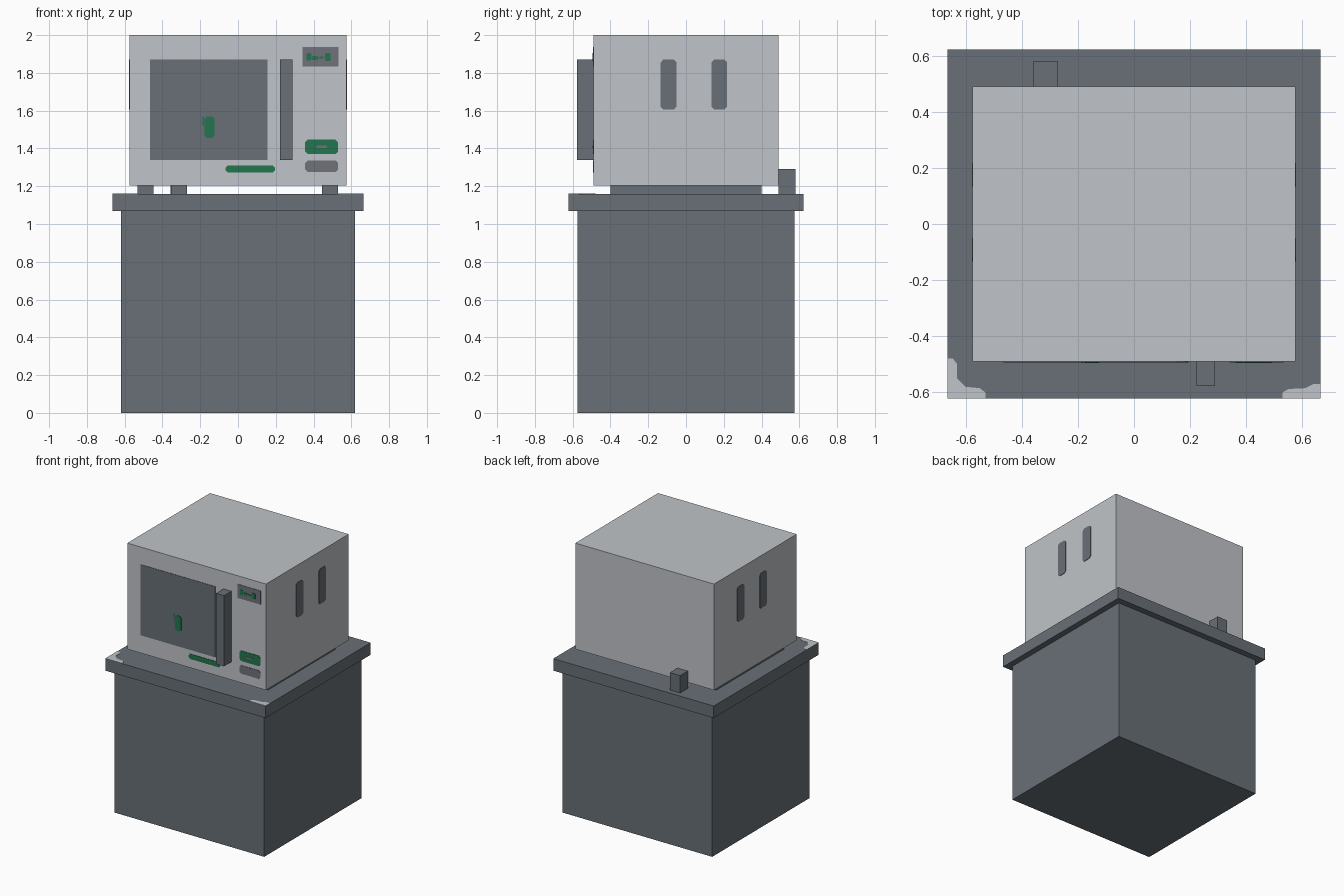
import bpy
import bmesh
from mathutils import Vector

cube = bpy.data.objects.get("Cube")
if cube:
    bpy.data.objects.remove(cube, do_unlink=True)


def material(name, r, g, b):
    m = bpy.data.materials.new(name)
    m.use_nodes = True
    m.diffuse_color = (r, g, b, 1)
    m.node_tree.nodes["Principled BSDF"].inputs["Base Color"].default_value = (r, g, b, 1)
    return m


LIGHT = material("light grey", 0.53, 0.55, 0.58)
DARK = material("slate grey", 0.14, 0.16, 0.185)
MID = material("button grey", 0.165, 0.17, 0.195)
GREEN = material("display green", 0.016, 0.18, 0.075)


def finish(name, bm, mat):
    bmesh.ops.recalc_face_normals(bm, faces=bm.faces)
    mesh = bpy.data.meshes.new(name)
    bm.to_mesh(mesh)
    bm.free()
    mesh.materials.append(mat)
    ob = bpy.data.objects.new(name, mesh)
    bpy.context.collection.objects.link(ob)
    return ob


def box(name, x, y, z, mat):
    """Box between the (low, high) limits on each axis."""
    bm = bmesh.new()
    bmesh.ops.create_cube(bm, size=1)
    for v in bm.verts:
        v.co = Vector([(a + b) / 2 + c * (b - a) for (a, b), c in zip((x, y, z), v.co)])
    return finish(name, bm, mat)


def plate(name, points, place, push, mat):
    """Thin plate: 2D outline placed in space, extruded along push."""
    bm = bmesh.new()
    face = bm.faces.new([bm.verts.new(place(u, v)) for u, v in points])
    ext = bmesh.ops.extrude_face_region(bm, geom=[face])["geom"]
    moved = [g for g in ext if isinstance(g, bmesh.types.BMVert)]
    bmesh.ops.translate(bm, verts=moved, vec=push)
    return finish(name, bm, mat)


def outline(u, v, cut=0):
    """Rectangle with optional chamfered corners."""
    (a, b), (c, d) = u, v
    if not cut:
        return [(a, c), (b, c), (b, d), (a, d)]
    return [(a + cut, c), (b - cut, c), (b, c + cut), (b, d - cut),
            (b - cut, d), (a + cut, d), (a, d - cut), (a, c + cut)]


FRONT = -0.49


def front_plate(name, x, z, mat, cut=0, thick=0.003):
    plate(name, outline(x, z, cut), lambda u, v: (u, FRONT, v), (0, -thick, 0), mat)


# Stand and worktop
box("stand", (-0.62, 0.62), (-0.575, 0.575), (0, 1.07), DARK)
box("worktop", (-0.665, 0.665), (-0.622, 0.622), (1.07, 1.16), DARK)

# Light worn corners on the worktop
left_patch = [(-0.665, -0.622), (-0.53, -0.622), (-0.53, -0.6), (-0.55, -0.585),
              (-0.6, -0.58), (-0.63, -0.55), (-0.63, -0.5), (-0.645, -0.48), (-0.665, -0.48)]
right_patch = [(0.665, -0.622), (0.665, -0.57), (0.64, -0.57), (0.61, -0.585),
               (0.55, -0.588), (0.53, -0.6), (0.53, -0.622)]
for side, pts in (("right", left_patch), ("left", right_patch)):
    plate("worktop_corner_" + side, pts, lambda u, v: (u, v, 1.16), (0, 0, 0.002), LIGHT)

# Oven body on runners
box("oven_body", (-0.575, 0.575), (FRONT, 0.49), (1.205, 2), LIGHT)
for i, x in enumerate((-0.49, -0.312, 0.487)):
    box(f"runner_{i + 1}", (x - 0.043, x + 0.043), (-0.4, 0.4), (1.16, 1.205), DARK)

# Door window, handle and rear plug
front_plate("door_window", (-0.465, 0.155), (1.34, 1.87), DARK)
box("door_handle", (0.223, 0.288), (-0.578, FRONT), (1.34, 1.87), DARK)
box("rear_plug", (-0.358, -0.272), (0.49, 0.58), (1.16, 1.29), DARK)

# Green marks on the door
front_plate("window_mark", (-0.177, -0.125), (1.455, 1.57), GREEN, 0.012, 0.006)
front_plate("window_mark_edge", (-0.187, -0.181), (1.52, 1.57), GREEN, 0, 0.006)
front_plate("door_strip", (-0.065, 0.195), (1.272, 1.31), GREEN, 0.012)

# Control panel
front_plate("display", (0.342, 0.532), (1.835, 1.938), MID)
for i, (x, z) in enumerate((((0.362, 0.388), (1.865, 1.905)),
                            ((0.392, 0.425), (1.868, 1.89)),
                            ((0.43, 0.455), (1.875, 1.888)),
                            ((0.46, 0.49), (1.862, 1.905)))):
    front_plate(f"display_digit_{i + 1}", x, z, GREEN, 0.005, 0.006)
front_plate("green_button", (0.356, 0.53), (1.37, 1.447), GREEN, 0.014)
front_plate("green_button_mark", (0.415, 0.47), (1.402, 1.415), MID, 0.003, 0.005)
front_plate("grey_button", (0.356, 0.53), (1.275, 1.337), MID, 0.014)

# Side vents
for side, s in (("left", 1), ("right", -1)):
    for i, y in enumerate((-0.092, 0.176)):
        plate(f"vent_{side}_{i + 1}", outline((y - 0.042, y + 0.042), (1.607, 1.87), 0.014),
              lambda u, v: (s * 0.575, u, v), (s * 0.003, 0, 0), DARK)
